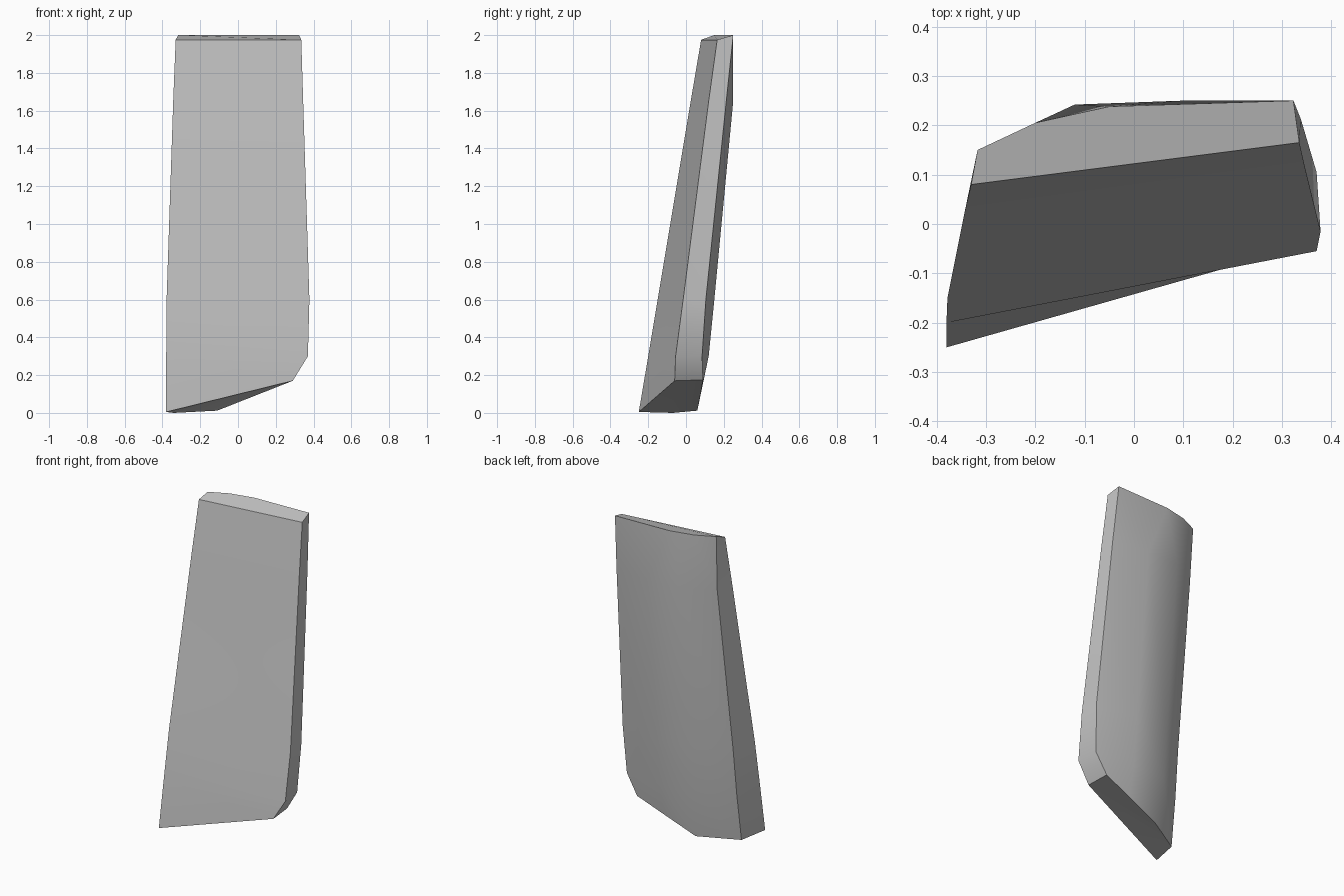
import bpy
import bmesh
import math

default_cube = bpy.data.objects.get("Cube")
if default_cube:
    bpy.data.objects.remove(default_cube, do_unlink=True)


def make_material(name, colour):
    material = bpy.data.materials.new(name)
    material.use_nodes = True
    material.diffuse_color = colour
    shader = next(n for n in material.node_tree.nodes if n.type == "BSDF_PRINCIPLED")
    shader.inputs["Base Color"].default_value = colour
    return material


def loft(bm, sections):
    """Skin a stack of closed sections and return their vertex rings."""
    rings = [[bm.verts.new(point) for point in section] for section in sections]
    for lower, upper in zip(rings, rings[1:]):
        count = len(lower)
        for i in range(count):
            j = (i + 1) % count
            bm.faces.new((lower[i], lower[j], upper[j], upper[i]))
    return rings


def level(z, *outline):
    """A section lying flat at one height."""
    return [(x, y, z) for x, y in outline]


# Each section runs: front left, back left, two bulge points, back right, front right
slanted_foot = [(-.38, -.25, .005), (-.34, -.07, 0), (-.11, .06, .012),
                (.1, .077, .1), (.28, .09, .175), (.29, -.06, .17)]
shoulder = level(.3, (-.38, -.2), (-.335, -.03), (-.14, .1),
                 (.1, .12), (.355, .085), (.37, -.055))
widest = level(.6, (-.378, -.15), (-.33, 0), (-.14, .125),
               (.1, .15), (.37, .105), (.378, -.015))
upper_bulge = level(1.65, (-.343, .025), (-.31, .13), (-.12, .242),
                    (.1, .25), (.338, .213), (.345, .12))
top_end = level(2, (-.33, .08), (-.317, .15), (-.2, .205),
                (-.05, .238), (.323, .25), (.335, .165))
# The front edge of the top is slightly lower than the back
top_end = [(x, y, z - .025 if i in (0, 5) else z) for i, (x, y, z) in enumerate(top_end)]

# Leaning slab with a flat front, rounded back and clipped lower corner
bm = bmesh.new()
rings = loft(bm, [slanted_foot, shoulder, widest, upper_bulge, top_end])
foot = rings[0]
bm.faces.new((foot[0], foot[1], foot[-1]))
bm.faces.new(foot[1:])
bm.faces.new(rings[-1])
bmesh.ops.recalc_face_normals(bm, faces=bm.faces)

mesh = bpy.data.meshes.new("leaning_slab")
bm.to_mesh(mesh)
bm.free()
mesh.materials.append(make_material("plain grey", (.55, .55, .55, 1)))
slab = bpy.data.objects.new("leaning_slab", mesh)
bpy.context.collection.objects.link(slab)

# Smooth back, crisp edges
bpy.ops.object.select_all(action="DESELECT")
slab.select_set(True)
bpy.context.view_layer.objects.active = slab
bpy.ops.object.shade_smooth_by_angle(angle=math.radians(35))
